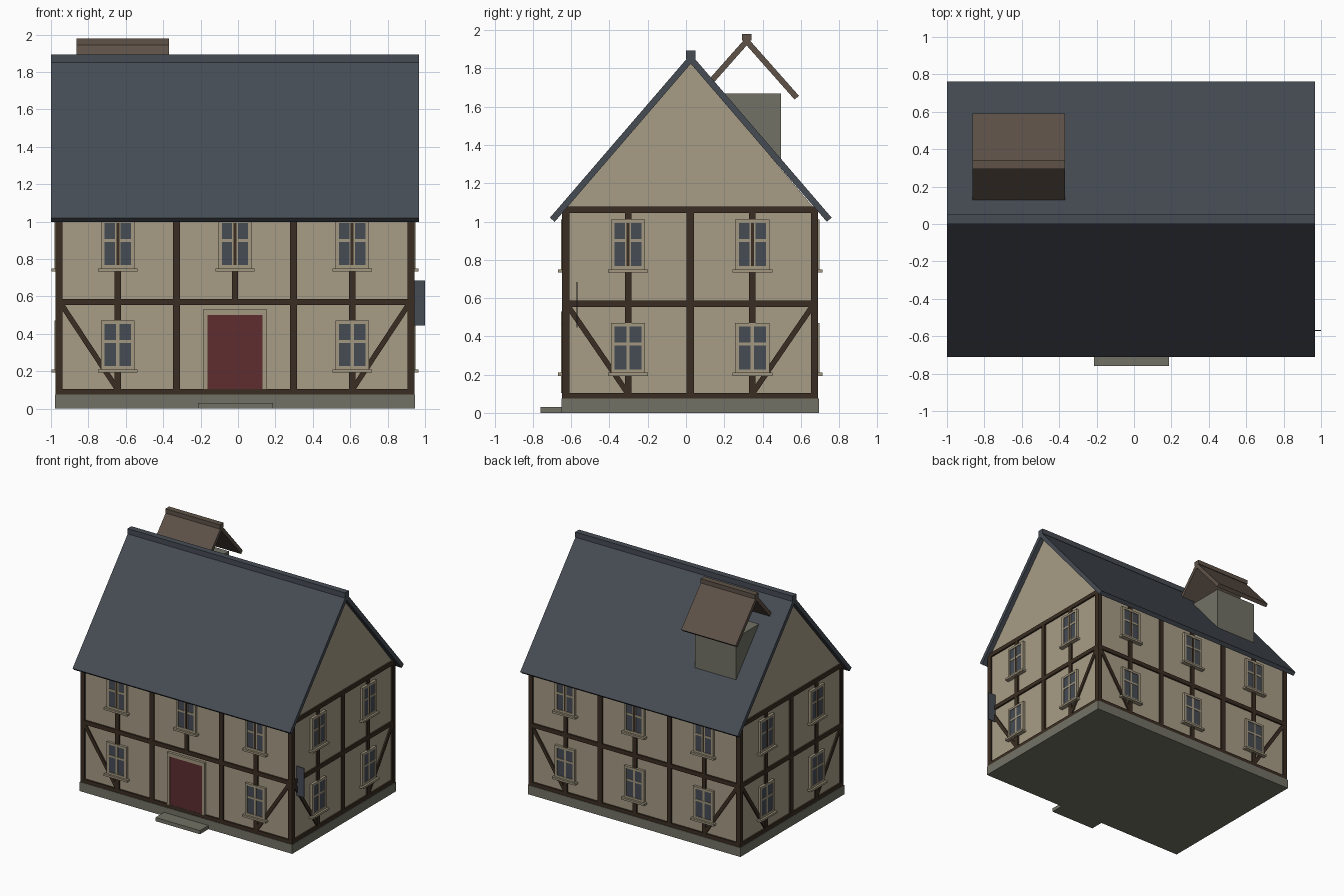
import bpy, bmesh, math
from mathutils import Matrix, Vector

old = bpy.data.objects.get("Cube")
if old:
    bpy.data.objects.remove(old, do_unlink=True)

CX, CY = -0.016, 0.022          # centre of the house body
HX, HY = 0.945, 0.655           # half size of the plaster walls
FLOORS = (0.34, 0.88)           # window centre heights


def material(name, r, g, b):
    m = bpy.data.materials.new(name)
    m.use_nodes = True
    m.diffuse_color = (r, g, b, 1)
    bsdf = next(n for n in m.node_tree.nodes if n.type == 'BSDF_PRINCIPLED')
    bsdf.inputs["Base Color"].default_value = (r, g, b, 1)
    bsdf.inputs["Roughness"].default_value = 0.9
    return m


plaster = material("plaster", 0.39, 0.335, 0.24)
trim = material("pale trim", 0.36, 0.31, 0.215)
timber = material("dark timber", 0.042, 0.027, 0.016)
slate = material("slate", 0.061, 0.072, 0.089)
stone = material("grey stone", 0.17, 0.167, 0.132)
door_red = material("door red", 0.112, 0.027, 0.03)
brown = material("brown tile", 0.112, 0.084, 0.065)


def finish(name, bm, mat):
    bmesh.ops.recalc_face_normals(bm, faces=bm.faces)
    mesh = bpy.data.meshes.new(name)
    bm.to_mesh(mesh)
    bm.free()
    mesh.materials.append(mat)
    obj = bpy.data.objects.new(name, mesh)
    bpy.context.collection.objects.link(obj)
    return obj


def add_box(bm, lo, hi, matrix=Matrix()):
    lo, hi = Vector(lo), Vector(hi)
    size = Matrix.Diagonal((*(hi - lo), 1))
    bmesh.ops.create_cube(bm, size=1, matrix=matrix @ Matrix.Translation((lo + hi) / 2) @ size)


def box(name, lo, hi, mat):
    bm = bmesh.new()
    add_box(bm, lo, hi)
    return finish(name, bm, mat)


def prism(name, profile, x0, x1, y, mat):
    """Extrude a (y, z) profile along x."""
    bm = bmesh.new()
    face = bm.faces.new([bm.verts.new((x0, y + py, pz)) for py, pz in profile])
    out = bmesh.ops.extrude_face_region(bm, geom=[face])
    moved = [v for v in out["geom"] if isinstance(v, bmesh.types.BMVert)]
    bmesh.ops.translate(bm, verts=moved, vec=(x1 - x0, 0, 0))
    return finish(name, bm, mat)


def gable_roof(name, half, eave, apex, thick, x0, x1, y, mat):
    """Bent slab: outer slopes with a parallel underside."""
    slope = math.atan2(apex - eave, half)
    dy, dz = thick * math.sin(slope), thick * math.cos(slope)
    inner = apex - thick / math.cos(slope)
    prism(name, [(-half, eave), (0, apex), (half, eave), (half - dy, eave - dz),
                 (0, inner), (dy - half, eave - dz)], x0, x1, y, mat)


# Body, foundation and doorstep
prism("plaster_walls", [(-HY, 0.06), (HY, 0.06), (HY, 1.06), (0, 1.84), (-HY, 1.06)],
      CX - HX, CX + HX, CY, plaster)
box("foundation", (CX - 0.962, CY - 0.672, 0), (CX + 0.962, CY + 0.672, 0.075), stone)
box("doorstep", (-0.215, -0.76, 0), (0.188, CY - 0.66, 0.03), stone)

# Main roof and ridge
gable_roof("main_roof", 0.736, 1.02, 1.875, 0.033, -1.0, 0.968, 0.025, slate)
box("roof_ridge", (-1.0, 0.0, 1.85), (0.968, 0.05, 1.893), slate)

# Chimney with its little gabled hood
box("chimney", (-0.801, 0.137, 1.3), (-0.431, 0.497, 1.67), stone)
gable_roof("chimney_hood", 0.273, 1.657, 1.965, 0.03, -0.863, -0.369, 0.317, brown)
box("hood_ridge", (-0.863, 0.293, 1.945), (-0.369, 0.341, 1.98), brown)

# Hanging board on the side wall
box("side_board", (CX + HX, -0.573, 0.445), (1.0, -0.566, 0.685), slate)


def build_wall(side, angle, half, depth, bays, window_slots, has_door):
    """Timbers and windows; local x runs along the wall, local -y points out."""
    place = Matrix.Translation((CX, CY, 0)) @ Matrix.Rotation(angle, 4, 'Z')
    beams, frames, panes, posts = (bmesh.new() for _ in range(4))

    def put(bm, u, z, w, h, out, back=-0.01):
        add_box(bm, (u - w / 2, -depth - out, z - h / 2), (u + w / 2, -depth - back, z + h / 2), place)

    # Horizontal beams
    edge = half + 0.013
    for z in (0.088, 0.57, 1.062):
        put(beams, 0, z, 2 * edge, 0.034, 0.013)
    # Upright posts
    corner = edge - 0.018
    step = corner / bays
    for i in range(-bays, bays + 1):
        low = 0.57 if has_door and i == 0 else 0.075
        wide = 0.034 if i in window_slots else 0.038
        put(beams, i * step, (low + 1.07) / 2, wide, 1.07 - low, 0.0125)
    # Corner braces
    for s in (-1, 1):
        a, b = Vector((s * (corner - 0.01), 0.56)), Vector((s * (bays - 1) * step, 0.1))
        mid, d = (a + b) / 2, b - a
        turn = Matrix.Translation((mid.x, -depth, mid.y)) @ Matrix.Rotation(-math.atan2(d.y, d.x), 4, 'Y')
        add_box(beams, (-d.length / 2, -0.011, -0.014), (d.length / 2, 0.01, 0.014), place @ turn)
    # Windows
    for i in window_slots:
        for z in FLOORS:
            if has_door and i == 0 and z < 0.5:
                continue
            u = i * step
            put(panes, u, z, 0.15, 0.235, 0.015)
            for s in (-1, 1):
                put(frames, u + s * 0.08, z, 0.02, 0.26, 0.02)
                put(frames, u, z + s * 0.121, 0.18, 0.018, 0.02)
            put(frames, u, z + 0.02, 0.15, 0.016, 0.018)
            upper = z > 0.5
            put(frames, u, z, 0.03 if upper else 0.018, 0.235, 0.0175)
            if upper:
                put(posts, u, z, 0.016, 0.225, 0.0185)
            put(frames, u, z - 0.138, 0.21, 0.016, 0.036)
    finish(side + "_timbers", beams, timber)
    finish(side + "_window_frames", frames, trim)
    finish(side + "_window_panes", panes, slate)
    finish(side + "_window_posts", posts, timber)

    # Door and surround
    if has_door:
        leaf, surround = bmesh.new(), bmesh.new()
        put(leaf, 0, 0.303, 0.3, 0.396, 0.012)
        for s in (-1, 1):
            put(surround, s * 0.159, 0.318, 0.024, 0.426, 0.02)
        put(surround, 0, 0.516, 0.342, 0.03, 0.02)
        finish("front_door", leaf, door_red)
        finish("door_surround", surround, trim)


build_wall("front", 0, HX, HY, 3, (-2, 0, 2), True)
build_wall("back", math.pi, HX, HY, 3, (-2, 0, 2), False)
build_wall("left", math.pi / 2, HY, HX, 2, (-1, 1), False)
build_wall("right", -math.pi / 2, HY, HX, 2, (-1, 1), False)
